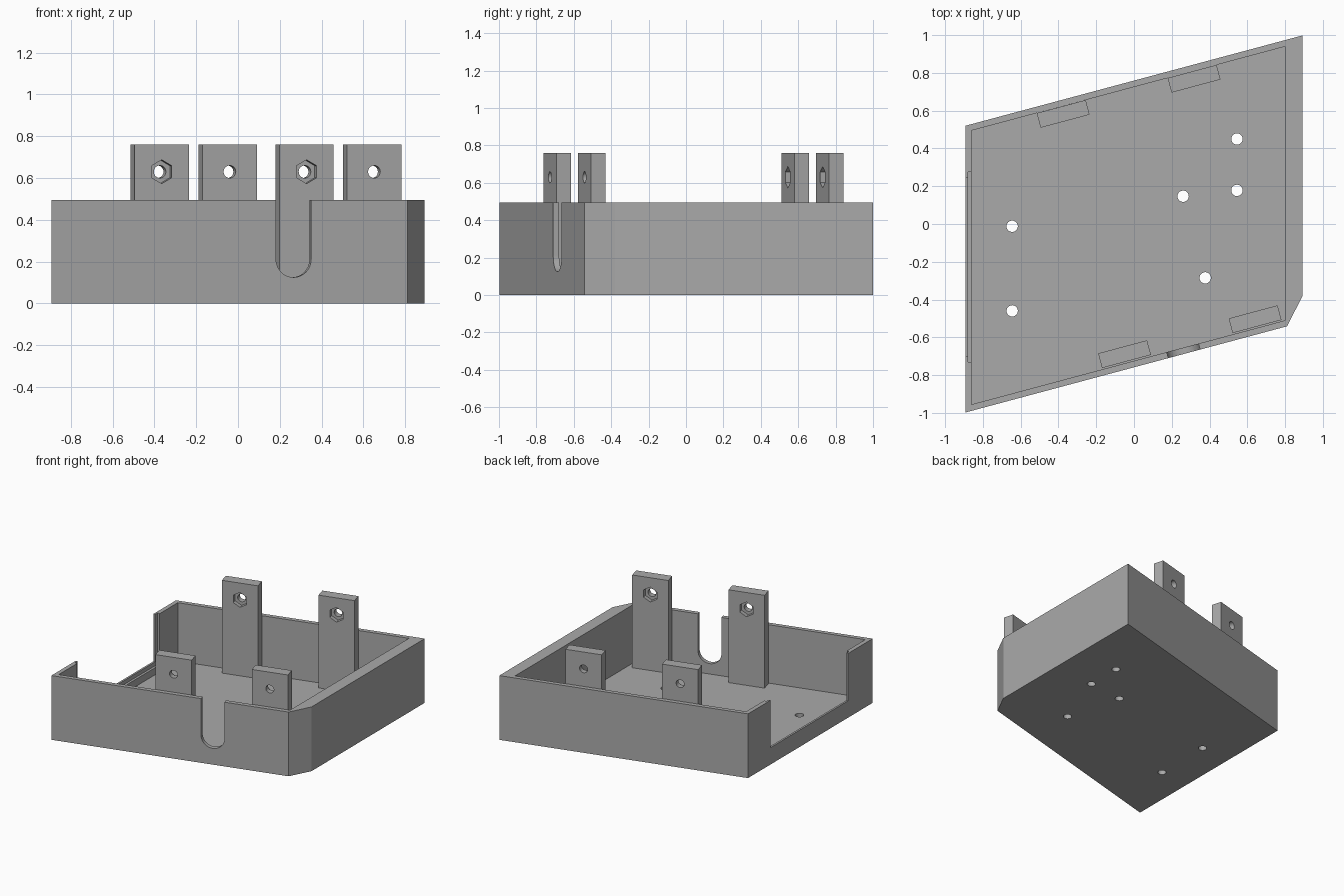
import bpy, bmesh, math
from mathutils import Matrix, Vector

if "Cube" in bpy.data.objects:
    bpy.data.objects.remove(bpy.data.objects["Cube"])

TILT = math.radians(15)
SLOPE = math.tan(TILT)
HEIGHT, FLOOR, WALL = 0.495, 0.045, 0.033
TAB_TOP, HOLE_Z, HOLE_R = 0.76, 0.63, 0.03

grey = bpy.data.materials.new("mid grey")
grey.diffuse_color = (0.4, 0.4, 0.4, 1)
grey.use_nodes = True
grey.node_tree.nodes["Principled BSDF"].inputs["Base Color"].default_value = grey.diffuse_color


def prism(name, outline, z0, z1, matrix=Matrix()):
    """Extrude a flat outline from z0 to z1."""
    bm = bmesh.new()
    base = bm.faces.new([bm.verts.new((x, y, z0)) for x, y in outline])
    top = bmesh.ops.extrude_face_region(bm, geom=[base])["geom"]
    bmesh.ops.translate(bm, vec=(0, 0, z1 - z0),
                        verts=[v for v in top if isinstance(v, bmesh.types.BMVert)])
    bmesh.ops.recalc_face_normals(bm, faces=bm.faces)
    mesh = bpy.data.meshes.new(name)
    bm.to_mesh(mesh)
    bm.free()
    mesh.transform(matrix)
    mesh.materials.append(grey)
    obj = bpy.data.objects.new(name, mesh)
    bpy.context.collection.objects.link(obj)
    return obj


def circle(r, n, cx=0, cy=0, start=0.0):
    return [(cx + r * math.cos(start + math.tau * i / n),
             cy + r * math.sin(start + math.tau * i / n)) for i in range(n)]


def rect(x0, x1, y0, y1):
    return [(x0, y0), (x1, y0), (x1, y1), (x0, y1)]


def cut(obj, cutters):
    """Subtract each cutter, then remove it."""
    for c in cutters:
        mod = obj.modifiers.new("cut", "BOOLEAN")
        mod.operation, mod.solver, mod.object = "DIFFERENCE", "EXACT", c
        bpy.context.view_layer.update()
        deps = bpy.context.evaluated_depsgraph_get()
        mesh = bpy.data.meshes.new_from_object(obj.evaluated_get(deps))
        obj.modifiers.clear()
        obj.data = mesh
        bpy.data.objects.remove(c)


def smooth(obj):
    bpy.ops.object.select_all(action="DESELECT")
    obj.select_set(True)
    bpy.context.view_layer.objects.active = obj
    bpy.ops.object.shade_smooth_by_angle(angle=math.radians(25))


def wall_frame(x, y):
    """Local x runs along the slanted wall, local y up, local z towards the front."""
    return (Matrix.Translation((x, y, 0)) @ Matrix.Rotation(TILT, 4, "Z")
            @ Matrix.Rotation(math.pi / 2, 4, "X"))


# Tray: slanted outline with one cut corner, hollowed
L, R = -0.893, 0.893
front = lambda x: -0.998 + (x - L) * SLOPE
back = lambda x: 0.52 + (x - L) * SLOPE
inset = WALL / math.cos(TILT)
IL, IR = L + WALL, 0.80
tray = prism("tray", [(L, front(L)), (0.81, front(0.81)), (R, -0.38),
                      (R, back(R)), (L, back(L))], 0, HEIGHT)
cutters = [prism("cavity", [(IL, front(IL) + inset), (IR, front(IR) + inset),
                            (IR, back(IR) - inset), (IL, back(IL) - inset)], FLOOR, 1)]

# Stepped opening in the left wall
cutters.append(prism("left_opening", rect(-1, -0.85, -0.70, 0.245), 0.13, 1))
cutters.append(prism("left_rebate", rect(-0.878, -0.85, -0.73, 0.275), 0.10, 1))

# Round-bottomed cable slot in the front wall
r, z0 = 0.087, 0.125
slot = [(r * math.cos(a), z0 + r + r * math.sin(a))
        for a in [math.pi + math.pi * i / 24 for i in range(25)]]
slot += [(r, 1), (-r, 1)]
cutters.append(prism("cable_slot", slot, -0.06, 0.06, wall_frame(0.262, front(0.262) + 0.016)))

# Mounting holes through the floor
for x, y in [(-0.645, -0.012), (-0.645, -0.46), (0.26, 0.147),
             (0.545, 0.45), (0.545, 0.178), (0.377, -0.285)]:
    cutters.append(prism("floor_hole", circle(HOLE_R, 32, x, y), -0.1, 0.2))
cut(tray, cutters)
smooth(tray)

# Upright screw tabs, each with a bolt hole and an inward nut pocket
W, T, POCKET = 0.134, 0.04, 0.035
for name, x, y, inward in [("back_tab_left", -0.375, 0.583, 1), ("back_tab_right", 0.318, 0.769, 1),
                           ("front_tab_left", -0.05, -0.689, -1), ("front_tab_right", 0.641, -0.504, -1)]:
    frame = wall_frame(x, y)
    tab = prism(name, rect(-W, W, FLOOR - 0.005, TAB_TOP), -T, T, frame)
    a, b = sorted((inward * (T - POCKET), inward * (T + 0.05)))
    cut(tab, [prism("bolt_hole", circle(HOLE_R, 32, 0, HOLE_Z), -0.2, 0.2, frame),
              prism("nut_pocket", circle(0.057, 6, 0, HOLE_Z, math.pi / 2), a, b, frame)])
    smooth(tab)
